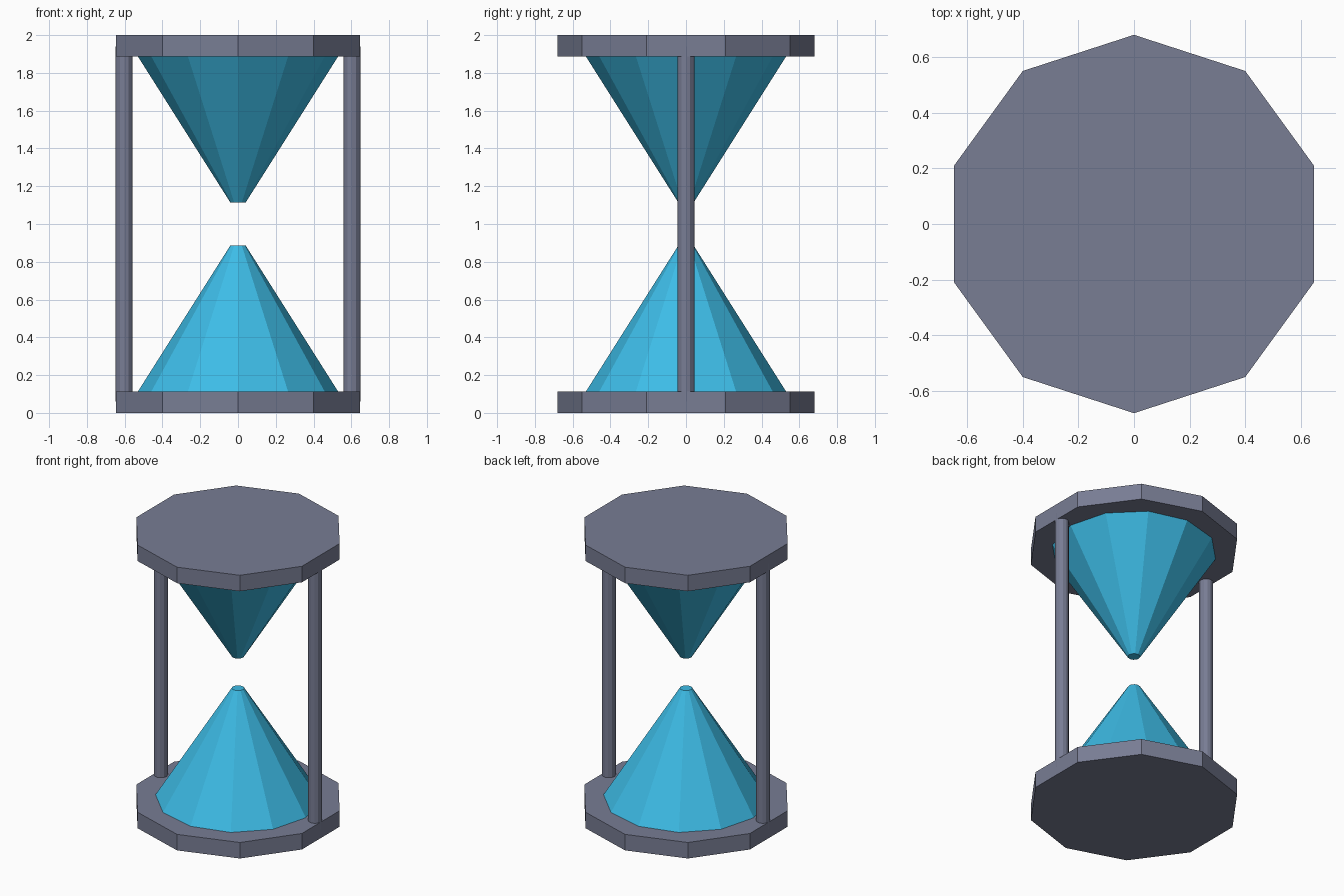
import bpy, math

if "Cube" in bpy.data.objects:
    bpy.data.objects.remove(bpy.data.objects["Cube"])


def material(name, rgb):
    m = bpy.data.materials.new(name)
    lin = [(c / 255 / 12.92 if c < 11 else ((c / 255 + 0.055) / 1.055) ** 2.4) for c in rgb]
    m.diffuse_color = (*lin, 1)
    m.use_nodes = True
    m.node_tree.nodes["Principled BSDF"].inputs["Base Color"].default_value = m.diffuse_color
    return m


frame = material("slate grey", (120, 125, 148))
sand = material("sky blue", (64, 196, 240))


def frustum(name, sides, r_low, r_high, z_low, z_high, mat, x=0.0):
    bpy.ops.mesh.primitive_cone_add(vertices=sides, radius1=r_low, radius2=r_high,
                                    depth=z_high - z_low,
                                    location=(x, 0, (z_low + z_high) / 2))
    ob = bpy.context.object
    ob.name = ob.data.name = name
    ob.data.materials.append(mat)
    return ob


# ten-sided end plates
frustum("bottom_plate", 10, 0.68, 0.68, 0.0, 0.113, frame)
frustum("top_plate", 10, 0.68, 0.68, 1.887, 2.0, frame)

# two bulbs with their tips facing each other
frustum("lower_bulb", 12, 0.532, 0.04, 0.11, 0.887, sand)
frustum("upper_bulb", 12, 0.04, 0.532, 1.113, 1.89, sand)

# side posts, let into the plates
for side, label in ((-1, "left"), (1, "right")):
    frustum(label + "_post", 12, 0.045, 0.045, 0.06, 1.94, frame, side * 0.603)
